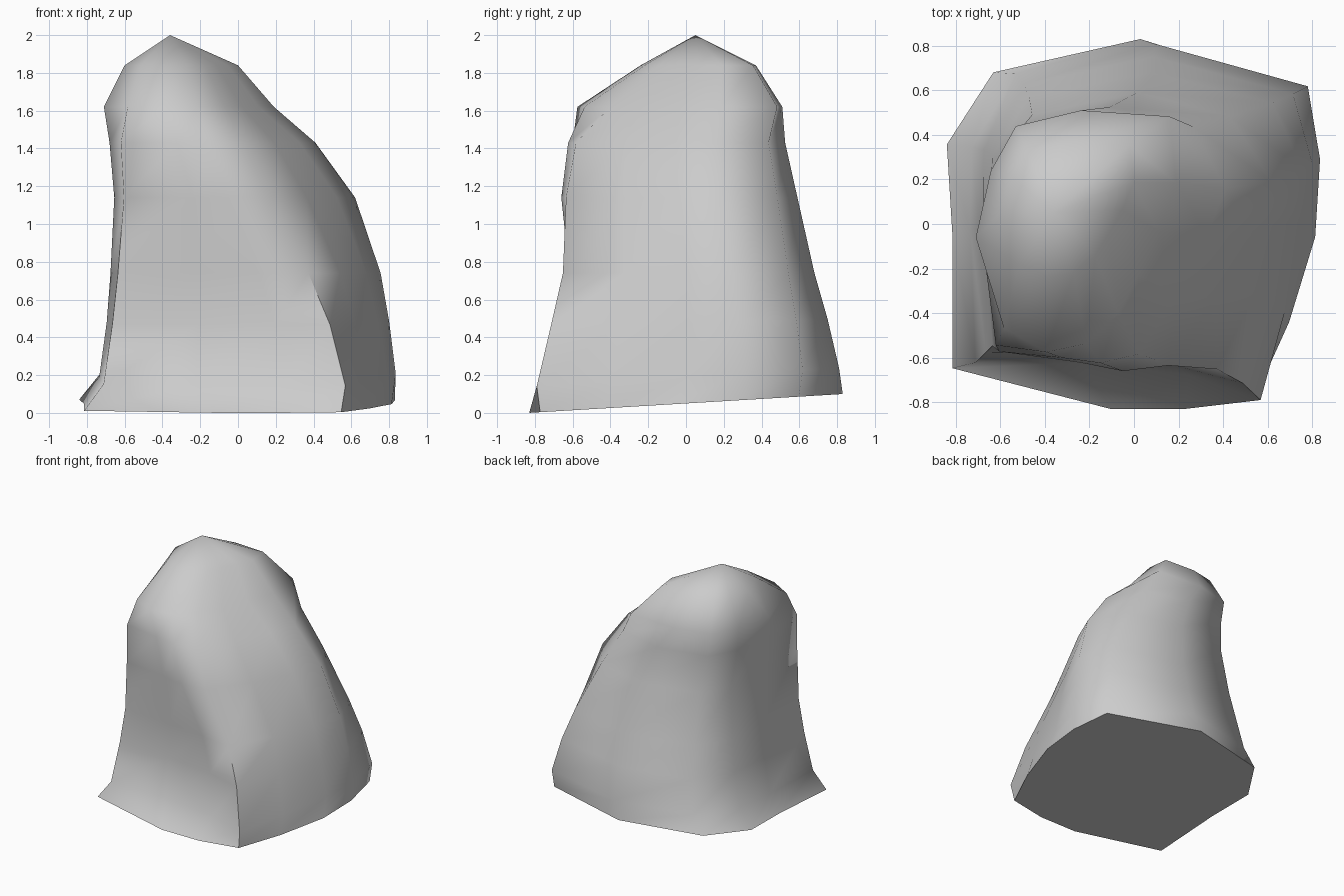
import bpy, bmesh, math
from mathutils import Vector

if "Cube" in bpy.data.objects:
    bpy.data.objects.remove(bpy.data.objects["Cube"])

# Outlines in a -1..1 box, counter-clockwise from the front left corner
BASE = [(-.97, -.78), (-.12, -1), (.28, -1), (.66, -.93), (.84, -.53), (.98, -.07),
        (1, .33), (.93, .72), (.04, 1), (-.75, .82), (-1, .43), (-.97, -.06)]
BODY = [(-.97, -.79), (-.35, -.79), (.25, -.86), (.66, -1), (.8, -.5), (.94, 0),
        (1, .35), (.93, .76), (.05, 1), (-.74, .83), (-.99, .42), (-1, -.05)]
UPPER = [(-.92, -.86), (-.35, -.94), (-.05, -1), (.27, -.96), (.6, -.48), (.85, 0),
         (1, .36), (.7, .83), (.05, 1), (-.69, .84), (-.9, .48), (-1, -.05)]
CROWN = [(-.72, -.8), (-.3, -1), (.1, -.93), (.42, -.68), (.62, -.36), (.82, 0),
         (1, .4), (.93, .95), (.05, 1), (-.6, .87), (-.85, .5), (-1, -.05)]
OUTLINES = [BASE, BODY, UPPER, CROWN]

# Rings: height, tilt along y, left, right, front, back, position in OUTLINES
RINGS = [(.05, .06, -.84, .83, -.83, .83, 0),
         (.19, .06, -.735, .835, -.79, .81, 1),
         (.48, .02, -.695, .80, -.72, .75, 1.2),
         (.74, 0, -.675, .755, -.665, .68, 1.5),
         (1.14, 0, -.655, .62, -.66, .59, 2),
         (1.43, 0, -.68, .41, -.63, .525, 2.15),
         (1.62, 0, -.71, .19, -.575, .51, 3),
         (1.84, 0, -.6, 0, -.24, .37, 3)]
PEAK = (-.36, .05, 2)


def ring_points(z, tilt, left, right, front, back, shape):
    k = min(int(shape), len(OUTLINES) - 2)
    for a, b in zip(OUTLINES[k], OUTLINES[k + 1]):
        u, v = Vector(a).lerp(Vector(b), shape - k)
        x = (left + right) / 2 + u * (right - left) / 2
        y = (front + back) / 2 + v * (back - front) / 2
        yield x, y, max(0, z + tilt * y)


# Rock body: loft through the rings, flat underside, pointed crown
bm = bmesh.new()
rings = [[bm.verts.new(p) for p in ring_points(*r)] for r in RINGS]
peak = bm.verts.new(PEAK)
n = len(BASE)
for low, high in zip(rings, rings[1:]):
    for i in range(n):
        j = (i + 1) % n
        bm.faces.new((low[i], low[j], high[j], high[i]))
for i in range(n):
    bm.faces.new((rings[-1][i], rings[-1][(i + 1) % n], peak))
bm.faces.new(rings[0][::-1])
bmesh.ops.recalc_face_normals(bm, faces=bm.faces)
mesh = bpy.data.meshes.new("rock")
bm.to_mesh(mesh)
bm.free()
rock = bpy.data.objects.new("rock", mesh)
bpy.context.collection.objects.link(rock)

# Smooth faces with a crisp bottom edge
bpy.context.view_layer.objects.active = rock
rock.select_set(True)
bpy.ops.object.shade_smooth_by_angle(angle=math.radians(75))
